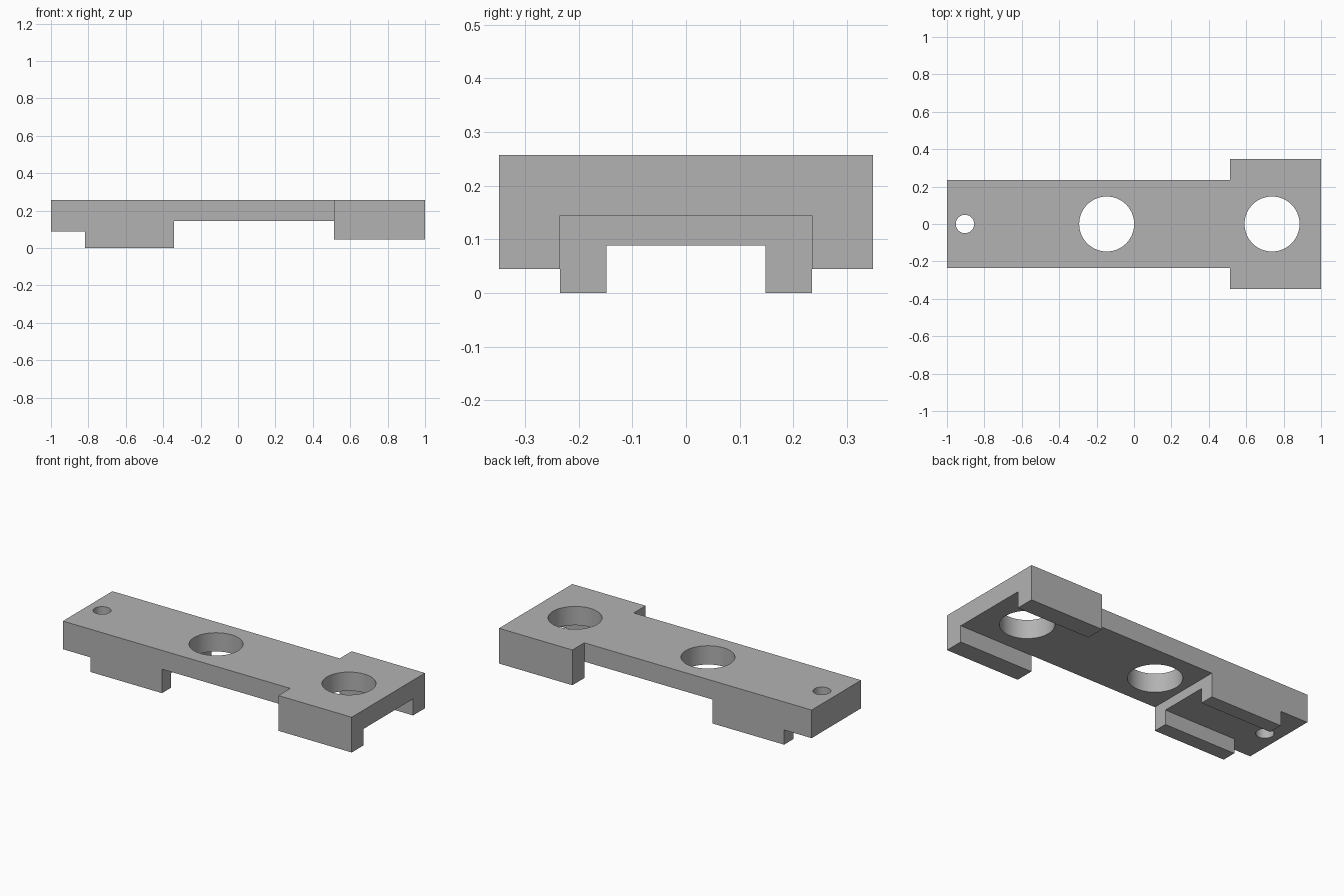
import bpy, bmesh, math

if "Cube" in bpy.data.objects:
    bpy.data.objects.remove(bpy.data.objects["Cube"], do_unlink=True)

grey = bpy.data.materials.new("plain grey")
grey.use_nodes = True
grey.diffuse_color = (0.45, 0.45, 0.45, 1)
grey.node_tree.nodes["Principled BSDF"].inputs["Base Color"].default_value = grey.diffuse_color

TOP = 0.257
BODY_Y, HEAD_Y, SLOT_Y = 0.235, 0.348, 0.148
HEAD_X, FOOT_BACK, FOOT_FRONT = 0.512, -0.817, -0.341
PLATE_Z, TAIL_Z, HEAD_Z = 0.144, 0.088, 0.045


def prism(name, half, z0, z1):
    """Extrude a plan outline, given as its +y half and mirrored in y."""
    outline = half + [(x, -y) for x, y in reversed(half)]
    bm = bmesh.new()
    face = bm.faces.new([bm.verts.new((x, y, z0)) for x, y in outline])
    ext = bmesh.ops.extrude_face_region(bm, geom=[face])["geom"]
    bmesh.ops.translate(bm, vec=(0, 0, z1 - z0),
                        verts=[v for v in ext if isinstance(v, bmesh.types.BMVert)])
    bmesh.ops.recalc_face_normals(bm, faces=bm.faces)
    mesh = bpy.data.meshes.new(name)
    bm.to_mesh(mesh)
    bm.free()
    mesh.materials.append(grey)
    obj = bpy.data.objects.new(name, mesh)
    bpy.context.collection.objects.link(obj)
    return obj


# T-shaped block, cut from below
bracket = prism("bracket", [(-1, BODY_Y), (HEAD_X, BODY_Y), (HEAD_X, HEAD_Y), (1, HEAD_Y)], 0, TOP)

cutters = [
    # gap under the waist, running on as a channel between the head's side walls
    prism("waist_channel_cutter", [(FOOT_FRONT, 0.5), (HEAD_X, 0.5),
                                   (HEAD_X, BODY_Y), (1.2, BODY_Y)], -0.1, PLATE_Z),
    # shortens the head's side walls
    prism("head_floor_cutter", [(0.4, 0.5), (1.2, 0.5)], -0.1, HEAD_Z),
    # step under the tail, running on as a slot between the two feet
    prism("tail_slot_cutter", [(-1.2, 0.5), (FOOT_BACK, 0.5),
                               (FOOT_BACK, SLOT_Y), (-0.2, SLOT_Y)], -0.1, TAIL_Z),
]

# Round through holes
for name, x, r in [("tail_hole_cutter", -0.904, 0.049),
                   ("middle_hole_cutter", -0.146, 0.147),
                   ("head_hole_cutter", 0.738, 0.147)]:
    half = [(x - r * math.cos(a), r * math.sin(a))
            for a in [math.pi * (i + 0.5) / 32 for i in range(32)]]
    cutters.append(prism(name, half, -0.1, 0.4))

for cutter in cutters:
    mod = bracket.modifiers.new(cutter.name, "BOOLEAN")
    mod.operation = "DIFFERENCE"
    mod.solver = "EXACT"
    mod.object = cutter

# Apply the cuts and drop the cutters
depsgraph = bpy.context.evaluated_depsgraph_get()
result = bpy.data.meshes.new_from_object(bracket.evaluated_get(depsgraph))
bracket.modifiers.clear()
bracket.data = result
for cutter in cutters:
    bpy.data.objects.remove(cutter, do_unlink=True)

# Smooth hole walls, sharp edges elsewhere
bpy.ops.object.select_all(action="DESELECT")
bracket.select_set(True)
bpy.context.view_layer.objects.active = bracket
bpy.ops.object.shade_smooth_by_angle(angle=math.radians(30))
